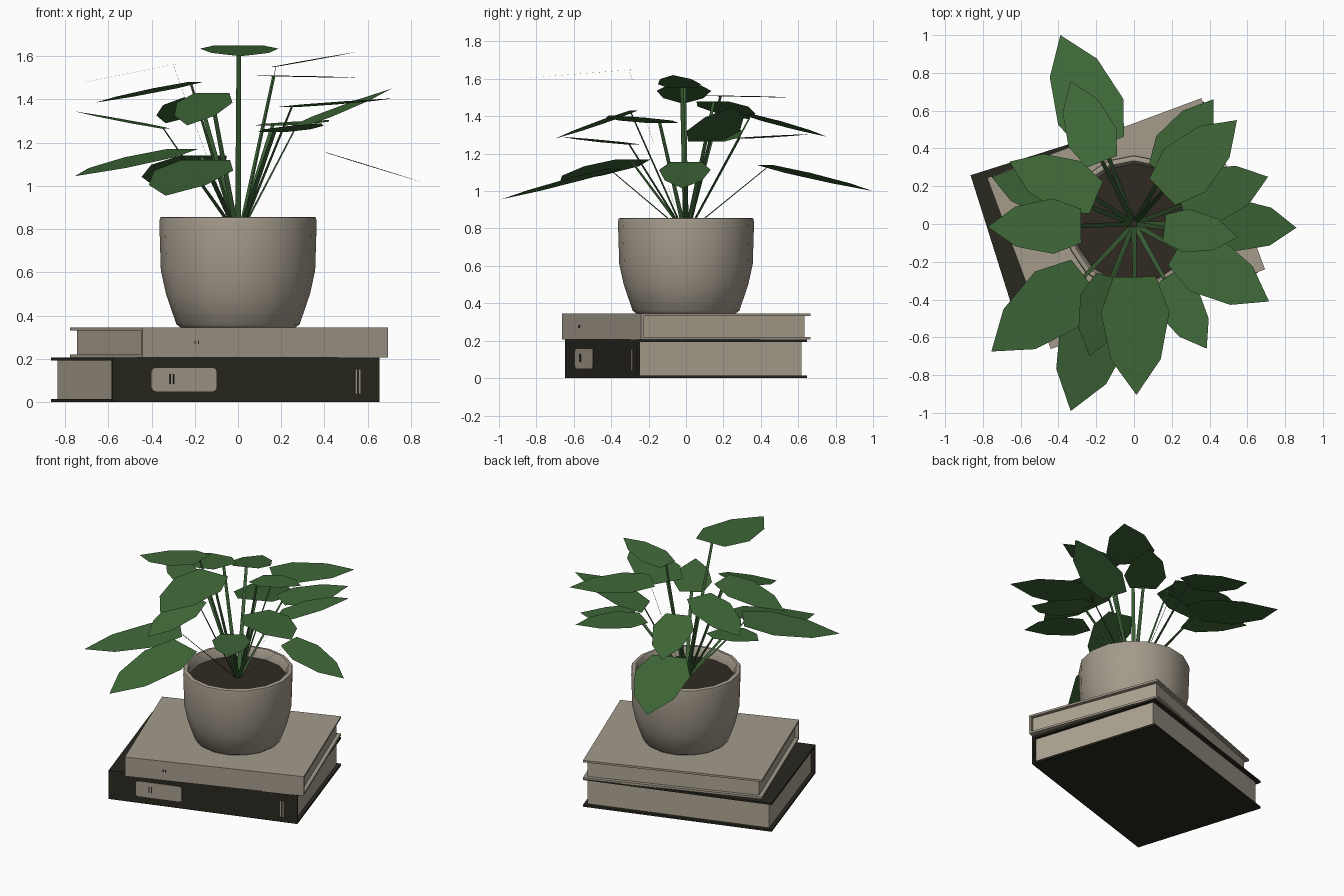
import bpy, bmesh, math
from mathutils import Vector, Matrix

if "Cube" in bpy.data.objects:
    bpy.data.objects.remove(bpy.data.objects["Cube"])


def material(name, rgb):
    m = bpy.data.materials.new(name)
    m.diffuse_color = (*rgb, 1)
    m.use_nodes = True
    m.node_tree.nodes["Principled BSDF"].inputs["Base Color"].default_value = m.diffuse_color
    return m


STONE = material("warm_grey", (0.37, 0.325, 0.26))
PAGES = material("page_cream", (0.42, 0.37, 0.29))
DARK = material("dark_cover", (0.022, 0.020, 0.013))
SOIL = material("soil_brown", (0.030, 0.024, 0.016))
LEAF = material("leaf_green", (0.050, 0.140, 0.040))
STEM = material("stem_green", (0.042, 0.110, 0.035))


def finish(name, bm, mat, matrix=Matrix()):
    me = bpy.data.meshes.new(name)
    bm.to_mesh(me)
    bm.free()
    me.materials.append(mat)
    ob = bpy.data.objects.new(name, me)
    ob.matrix_world = matrix
    bpy.context.collection.objects.link(ob)
    return ob


def box(name, lo, hi, mat, matrix=Matrix(), round_corners=0):
    bm = bmesh.new()
    lo, hi = Vector(lo), Vector(hi)
    size = hi - lo
    bmesh.ops.create_cube(bm, size=1, matrix=Matrix.Translation((lo + hi) / 2) @ Matrix.Diagonal((*size, 1)))
    if round_corners:
        edges = [e for e in bm.edges if abs(e.verts[0].co.y - e.verts[1].co.y) > 1e-5]
        bmesh.ops.bevel(bm, geom=edges, offset=round_corners, segments=3, profile=0.5, affect='EDGES')
    return finish(name, bm, mat, matrix)


def book(name, centre, angle, w, d, z0, z1, cover):
    """Hardback with its spine on local -y and the page block inset on the other sides."""
    m = Matrix.Translation((*centre, 0)) @ Matrix.Rotation(math.radians(angle), 4, 'Z')
    t, x, y = 0.014, w / 2, d / 2
    box(name + "_back_cover", (-x, -y, z0), (x, y, z0 + t), cover, m)
    box(name + "_front_cover", (-x, -y, z1 - t), (x, y, z1), cover, m)
    box(name + "_spine", (-x, -y, z0 + t), (x, -y + t, z1 - t), cover, m)
    box(name + "_pages", (-x + 0.025, -y + t, z0 + t), (x - 0.025, y - 0.025, z1 - t), PAGES, m)
    return m


# Two stacked books
m = book("lower_book", (-0.105, 0.0), 17.5, 1.295, 0.95, 0.0, 0.207, DARK)
s = -0.475
box("spine_label", (-0.46, s - 0.004, 0.05), (-0.145, s, 0.158), STONE, m, 0.018)
for i, u in enumerate((-0.372, -0.355)):
    box(f"label_mark_{i}", (u, s - 0.006, 0.085), (u + 0.006, s - 0.003, 0.13), DARK, m)
for i, u in enumerate((0.528, 0.546)):
    box(f"spine_stripe_{i}", (u, s - 0.004, 0.04), (u + 0.007, s, 0.152), STONE, m)
m = book("upper_book", (-0.042, 0.002), 20.4, 1.21, 0.967, 0.207, 0.345, STONE)
for i, u in enumerate((-0.35, -0.333)):
    box(f"upper_spine_mark_{i}", (u, -0.4865, 0.268), (u + 0.005, -0.483, 0.285), DARK, m)


def lathe(name, profile, mat, sides=16):
    bm = bmesh.new()
    verts = [bm.verts.new((r, 0, z)) for r, z in profile]
    edges = [bm.edges.new(p) for p in zip(verts, verts[1:])]
    bmesh.ops.spin(bm, geom=verts + edges, cent=(0, 0, 0), axis=(0, 0, 1),
                   angle=math.tau, steps=sides, use_duplicate=False)
    bmesh.ops.remove_doubles(bm, verts=bm.verts, dist=1e-4)
    bmesh.ops.recalc_face_normals(bm, faces=bm.faces)
    ob = finish(name, bm, mat)
    bpy.ops.object.select_all(action='DESELECT')
    ob.select_set(True)
    bpy.context.view_layer.objects.active = ob
    bpy.ops.object.shade_smooth_by_angle(angle=math.radians(35))
    return ob


# Pot and soil
lathe("pot", [(0, 0.345), (0.265, 0.345), (0.285, 0.36), (0.333, 0.5), (0.357, 0.61), (0.364, 0.835),
              (0.36, 0.853), (0.352, 0.857), (0.335, 0.857), (0.325, 0.845), (0.315, 0.77), (0, 0.77)], STONE)
bm = bmesh.new()
bmesh.ops.create_circle(bm, cap_ends=True, segments=16, radius=0.318, matrix=Matrix.Translation((0, 0, 0.79)))
finish("soil", bm, SOIL)

# Leaves: base point, tip point
LEAVES = [
    ((-0.16, 0.42, 1.14), (-0.39, 1.00, 1.00)),
    ((-0.17, 0.33, 1.41), (-0.335, 0.755, 1.29)),
    ((-0.33, 0.13, 1.265), (-0.755, 0.25, 1.345)),
    ((-0.20, 0.14, 1.48), (-0.66, 0.33, 1.385)),
    ((-0.28, -0.01, 1.565), (-0.775, -0.015, 1.467)),
    ((-0.26, -0.28, 1.17), (-0.755, -0.675, 1.045)),
    ((0.003, -0.28, 1.65), (0.013, -0.905, 1.60)),
    ((-0.12, -0.28, 1.43), (-0.235, -0.70, 1.28)),
    ((-0.15, -0.38, 1.12), (-0.335, -0.99, 0.955)),
    ((0.16, -0.29, 1.25), (0.385, -0.66, 1.29)),
    ((0.23, -0.13, 1.365), (0.715, -0.41, 1.405)),
    ((0.405, 0.0, 1.155), (0.86, -0.02, 1.015)),
    ((0.25, 0.10, 1.265), (0.71, 0.25, 1.45)),
    ((0.15, 0.17, 1.51), (0.545, 0.55, 1.50)),
    ((0.15, 0.27, 1.28), (0.42, 0.66, 1.305)),
    ((0.16, -0.02, 1.55), (0.55, -0.07, 1.62)),
]
# Outline as (position along leaf, half width), both relative to leaf length
OUTLINE = [(0.0, 0.18), (0.3, 0.29), (0.7, 0.21)]
UP = Vector((0, 0, 1))

for n, (base, tip) in enumerate(LEAVES):
    base, tip = Vector(base), Vector(tip)
    axis = tip - base
    length = axis.length
    side = UP.cross(axis).normalized()
    bm = bmesh.new()
    rows = [[bm.verts.new(base + axis * t + side * (k * h * length)) for k in (-1, 1)] for t, h in OUTLINE]
    end = bm.verts.new(tip)
    for a, b in zip(rows, rows[1:]):
        bm.faces.new((a[0], b[0], b[1], a[1]))
    bm.faces.new((rows[-1][0], end, rows[-1][1]))
    finish(f"leaf_{n}", bm, LEAF)

    # Flat ribbon stem from the soil to the leaf base
    out = Vector((base.x, base.y, 0)).normalized()
    across = UP.cross(out) * 0.014
    root = out * 0.015 + UP * 0.785
    top = base + axis * 0.04
    bm = bmesh.new()
    bm.faces.new([bm.verts.new(p) for p in
                  (root - across, top - across * 0.7, top + across * 0.7, root + across)])
    finish(f"stem_{n}", bm, STEM)
